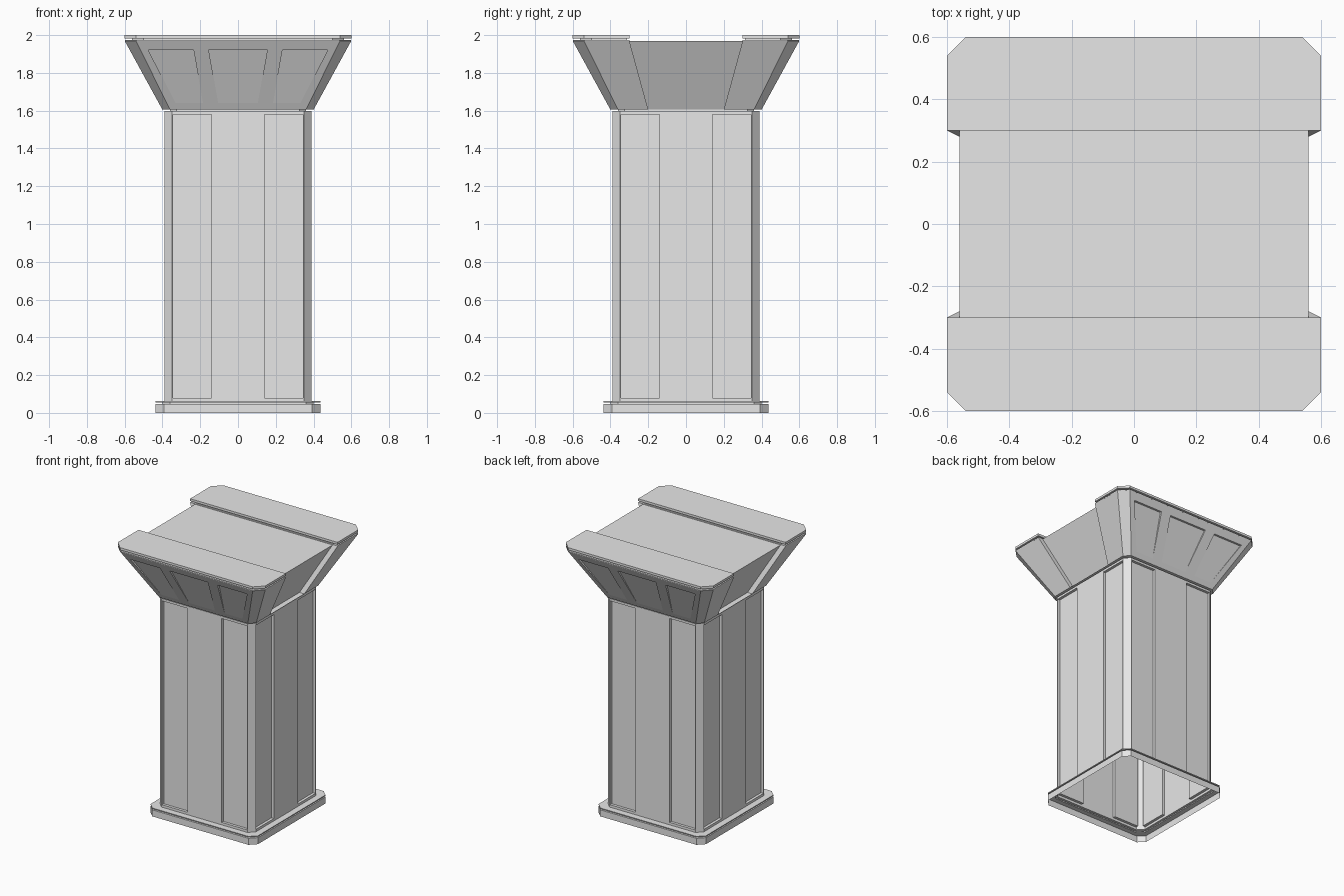
import bpy
import bmesh
from math import pi
from mathutils import Matrix, Vector

cube = bpy.data.objects.get("Cube")
if cube:
    bpy.data.objects.remove(cube)

grey = bpy.data.materials.new("plain_grey")
grey.use_nodes = True
grey.diffuse_color = (0.8, 0.8, 0.8, 1)
grey.node_tree.nodes["Principled BSDF"].inputs["Base Color"].default_value = (0.8, 0.8, 0.8, 1)


def finish(bm, name):
    bmesh.ops.remove_doubles(bm, verts=bm.verts, dist=0.0002)
    bmesh.ops.dissolve_degenerate(bm, edges=bm.edges, dist=0.0002)
    bmesh.ops.recalc_face_normals(bm, faces=bm.faces)
    mesh = bpy.data.meshes.new(name)
    bm.to_mesh(mesh)
    bm.free()
    mesh.materials.append(grey)
    obj = bpy.data.objects.new(name, mesh)
    bpy.context.collection.objects.link(obj)
    return obj


def add_face(bm, points, turn=None):
    turn = turn or Matrix.Identity(3)
    return bm.faces.new([bm.verts.new(turn @ Vector(p)) for p in points])


def octagon(half, chamfer, z):
    w = half - chamfer
    corner = [Vector((w, -half, z)), Vector((half, -w, z))]
    return [Matrix.Rotation(k * pi / 2, 3, 'Z') @ p for k in range(4) for p in corner]


def ring_shell(bm, profile):
    """Open eight-sided shell through (half, chamfer, z) rings."""
    rings = [octagon(*p) for p in profile]
    for a, b in zip(rings, rings[1:]):
        for i in range(8):
            j = (i + 1) % 8
            add_face(bm, [a[i], a[j], b[j], b[i]])


def wall(bm, side, low, high, panels, zb, zt, db, dt):
    """One wall with recessed panels; each panel is (left, right) x at bottom and top."""
    turn = Matrix.Rotation(side * pi / 2, 3, 'Z')
    (h0, c0, z0), (h1, c1, z1) = low, high

    def mix(a, b, z):
        return a + (b - a) * (z - z0) / (z1 - z0)

    def pt(x, z, d=0):
        return (x, d - mix(h0, h1, z), z)

    def rim(z):
        return mix(h0 - c0, h1 - c1, z)

    edges = [(-rim(zb), -rim(zt))]
    for bottom, top in panels:
        edges += list(zip(bottom, top))
    edges.append((rim(zb), rim(zt)))

    # Borders below and above the panels
    if zb > z0:
        add_face(bm, [pt(-rim(z0), z0), pt(rim(z0), z0)] + [pt(b, zb) for b, t in reversed(edges)], turn)
    if zt < z1:
        add_face(bm, [pt(t, zt) for b, t in edges] + [pt(rim(z1), z1), pt(-rim(z1), z1)], turn)

    # Vertical strips, every second one recessed
    for i, ((lb, lt), (rb, rt)) in enumerate(zip(edges, edges[1:])):
        outer = [pt(lb, zb), pt(rb, zb), pt(rt, zt), pt(lt, zt)]
        if i % 2 == 0:
            add_face(bm, outer, turn)
            continue
        inner = [pt(lb, zb, db), pt(rb, zb, db), pt(rt, zt, dt), pt(lt, zt, dt)]
        add_face(bm, inner, turn)
        for k in range(4):
            if k == 2 and zt == z1:
                continue
            if k == 0 and db == 0:
                continue
            j = (k + 1) % 4
            add_face(bm, [outer[k], outer[j], inner[j], inner[k]], turn)


def chamfers(bm, low, high):
    a, b = octagon(*low), octagon(*high)
    for i in range(0, 8, 2):
        add_face(bm, [a[i], a[i + 1], b[i + 1], b[i]])


# Hollow base with a narrow groove under its lip
bm = bmesh.new()
ring_shell(bm, [(0.437, 0.045, 0), (0.437, 0.045, 0.048), (0.40, 0.04, 0.048),
                (0.40, 0.04, 0.056), (0.437, 0.045, 0.056), (0.437, 0.045, 0.062),
                (0.39, 0.04, 0.062)])
finish(bm, "base")

# Hollow column with two tall recessed panels per side
bm = bmesh.new()
low, high = (0.39, 0.04, 0.062), (0.39, 0.04, 1.597)
tall = [((-0.345, -0.14),) * 2, ((0.14, 0.345),) * 2]
for side in range(4):
    wall(bm, side, low, high, tall, 0.08, 1.58, 0.02, 0.02)
chamfers(bm, low, high)
finish(bm, "column")

# Narrow neck between column and head
bm = bmesh.new()
ring_shell(bm, [(0.39, 0.04, 1.597), (0.36, 0.035, 1.597), (0.36, 0.035, 1.605), (0.4, 0.04, 1.605)])
finish(bm, "neck")

# Flared head: tapering panels front and back, a wide channel through the sides
bm = bmesh.new()
low, high = (0.4, 0.04, 1.605), (0.6, 0.06, 1.97)
slanted = [((-0.33, -0.185), (-0.475, -0.235)),
           ((-0.105, 0.105), (-0.155, 0.155)),
           ((0.185, 0.33), (0.235, 0.475))]
channel = [((-0.2, 0.2), (-0.3, 0.3))]
for side in range(4):
    if side % 2:
        wall(bm, side, low, high, channel, low[2], high[2], 0.04, 0.04)
    else:
        wall(bm, side, low, high, slanted, 1.64, 1.92, 0, 0.015)
chamfers(bm, low, high)
finish(bm, "flared_head")

# Sunken deck between the two slabs
bm = bmesh.new()
add_face(bm, [(-0.56, -0.3, 1.97), (0.56, -0.3, 1.97), (0.56, 0.3, 1.97), (-0.56, 0.3, 1.97)])
finish(bm, "deck")


def slab(name, direction, inset, inner, z0, z1):
    """Closed plate with two clipped outer corners."""
    h, c = 0.6 - inset, 0.06
    outline = [(-h, inner), (h, inner), (h, h - c), (h - c, h), (c - h, h), (-h, h - c)]
    bm = bmesh.new()
    face = add_face(bm, [(x * direction, y * direction, z0) for x, y in outline])
    grown = bmesh.ops.extrude_face_region(bm, geom=[face], use_keep_orig=True)
    moved = [v for v in grown["geom"] if isinstance(v, bmesh.types.BMVert)]
    bmesh.ops.translate(bm, verts=moved, vec=(0, 0, z1 - z0))
    finish(bm, name)


# Rim, recessed spacer and top slab at the front and back
for label, direction in (("front", -1), ("back", 1)):
    slab(label + "_rim", direction, 0.002, 0.3, 1.966, 1.973)
    slab(label + "_spacer", direction, 0.04, 0.312, 1.973, 1.983)
    slab(label + "_top_slab", direction, 0, 0.3, 1.983, 2.0)
